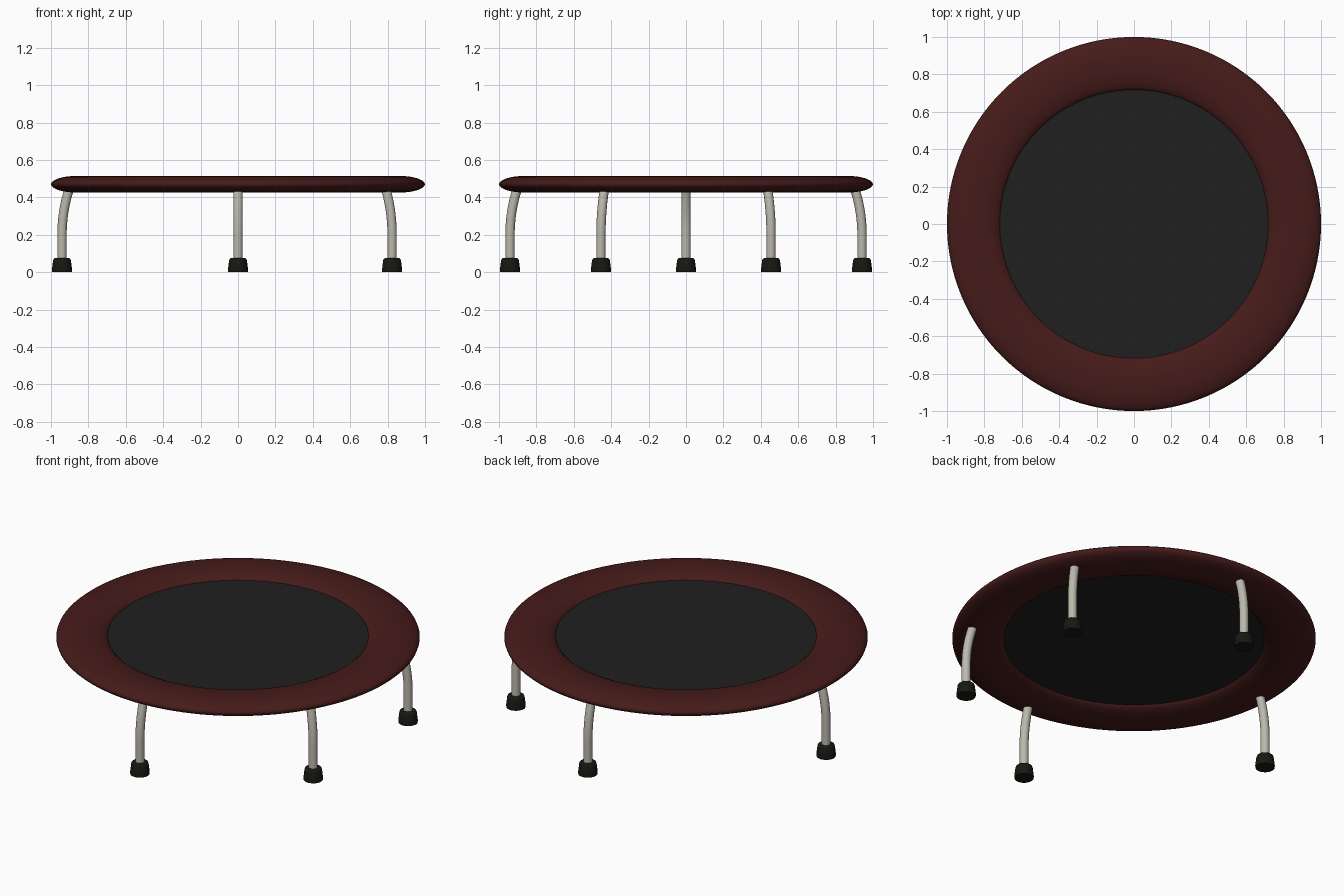
import bpy, bmesh
from math import sin, cos, pi, radians
from mathutils import Vector, Matrix

if "Cube" in bpy.data.objects:
    bpy.data.objects.remove(bpy.data.objects["Cube"])


def material(name, rgb):
    m = bpy.data.materials.new(name)
    m.diffuse_color = (*rgb, 1)
    m.use_nodes = True
    m.node_tree.nodes["Principled BSDF"].inputs["Base Color"].default_value = m.diffuse_color
    return m


def finish(name, bm, mat, angle=40):
    bmesh.ops.remove_doubles(bm, verts=bm.verts, dist=1e-5)
    bmesh.ops.recalc_face_normals(bm, faces=bm.faces)
    me = bpy.data.meshes.new(name)
    bm.to_mesh(me)
    bm.free()
    me.materials.append(mat)
    ob = bpy.data.objects.new(name, me)
    bpy.context.collection.objects.link(ob)
    bpy.ops.object.select_all(action='DESELECT')
    bpy.context.view_layer.objects.active = ob
    ob.select_set(True)
    bpy.ops.object.shade_smooth_by_angle(angle=radians(angle))
    return ob


def lathe(name, profile, mat, steps, closed=False, angle=40):
    """Spin an (r, z) profile around z."""
    bm = bmesh.new()
    vs = [bm.verts.new((r, 0, z)) for r, z in profile]
    es = [bm.edges.new(p) for p in zip(vs, vs[1:])]
    if closed:
        es.append(bm.edges.new((vs[-1], vs[0])))
    bmesh.ops.spin(bm, geom=vs + es, axis=(0, 0, 1), cent=(0, 0, 0),
                   angle=2 * pi, steps=steps, use_merge=True)
    return finish(name, bm, mat, angle)


def tube(name, path, radius, mat, sides=20):
    """Capped round tube along a path lying in the xz plane."""
    bm = bmesh.new()
    rings = []
    for i, p in enumerate(path):
        t = (path[min(i + 1, len(path) - 1)] - path[max(i - 1, 0)]).normalized()
        side = Vector((0, 1, 0))
        up = t.cross(side)
        rings.append([bm.verts.new(p + radius * (cos(a) * side + sin(a) * up))
                      for a in (2 * pi * k / sides for k in range(sides))])
    for a, b in zip(rings, rings[1:]):
        for k in range(sides):
            n = (k + 1) % sides
            bm.faces.new((a[k], a[n], b[n], b[k]))
    bm.faces.new(rings[0])
    bm.faces.new(rings[-1])
    return finish(name, bm, mat)


red = material("pad_red", (0.06, 0.011, 0.01))
black = material("mat_black", (0.014, 0.014, 0.014))
steel = material("leg_steel", (0.50, 0.48, 0.41))
rubber = material("foot_rubber", (0.009, 0.009, 0.006))

# Padded rim: flattened torus
rim = [(0.857 + 0.143 * cos(a), 0.47 + 0.045 * sin(a))
       for a in (2 * pi * i / 28 for i in range(28))]
lathe("padded_rim", rim, red, 128, closed=True, angle=60)

# Jumping mat: thin disc tucked into the rim
lathe("jumping_mat", [(0, 0.48), (0.73, 0.48), (0.73, 0.462), (0, 0.462)], black, 128)

# Five bent legs with rubber feet
R = 0.941
bend = [Vector((R, 0, 0.02)), Vector((R, 0, 0.20))]
for i in range(1, 11):
    a = radians(18) * i / 10
    bend.append(Vector((R - 0.80 * (1 - cos(a)), 0, 0.20 + 0.80 * sin(a))))
foot = [(0, 0), (0.053, 0), (0.054, 0.012), (0.048, 0.062),
        (0.045, 0.070), (0.038, 0.075), (0, 0.075)]

for n, deg in enumerate((-90, -28.9, 28.9, 90, 180), 1):
    turn = Matrix.Rotation(radians(deg), 4, 'Z')
    leg = tube(f"leg_{n}", bend, 0.025, steel)
    leg.matrix_world = turn
    cap = lathe(f"foot_{n}", foot, rubber, 28)
    cap.matrix_world = turn @ Matrix.Translation((R, 0, 0))
